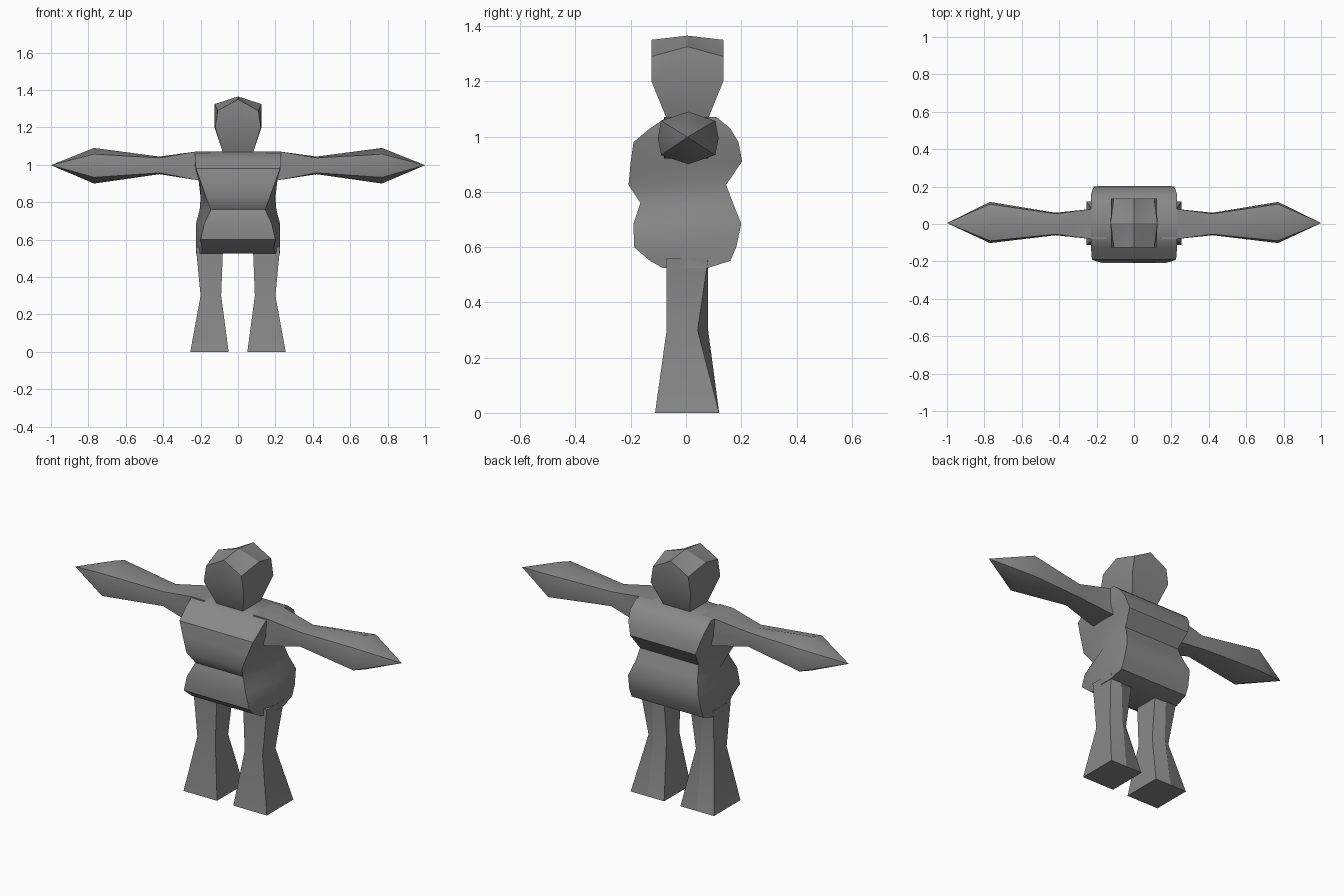
import bpy, bmesh, math

if "Cube" in bpy.data.objects:
    bpy.data.objects.remove(bpy.data.objects["Cube"])

grey = bpy.data.materials.new("clay grey")
grey.diffuse_color = (0.25, 0.25, 0.25, 1)
grey.use_nodes = True
grey.node_tree.nodes["Principled BSDF"].inputs["Base Color"].default_value = grey.diffuse_color


def loft(name, rings, apex=None, angle=35):
    """Skin a list of equal-length point rings, closing the ends with caps or an apex."""
    bm = bmesh.new()
    loops = [[bm.verts.new(p) for p in ring] for ring in rings]
    n = len(loops[0])
    for a, b in zip(loops, loops[1:]):
        for i in range(n):
            j = (i + 1) % n
            bm.faces.new((a[i], a[j], b[j], b[i]))
    bm.faces.new(loops[0])
    if apex:
        tip = bm.verts.new(apex)
        for i in range(n):
            bm.faces.new((loops[-1][i], loops[-1][(i + 1) % n], tip))
    else:
        bm.faces.new(loops[-1])
    bmesh.ops.recalc_face_normals(bm, faces=bm.faces[:])
    mesh = bpy.data.meshes.new(name)
    bm.to_mesh(mesh)
    bm.free()
    mesh.materials.append(grey)
    obj = bpy.data.objects.new(name, mesh)
    bpy.context.collection.objects.link(obj)
    bpy.ops.object.select_all(action='DESELECT')
    obj.select_set(True)
    bpy.context.view_layer.objects.active = obj
    bpy.ops.object.shade_smooth_by_angle(angle=math.radians(angle))
    return obj


def octagon(cu, cv, mu, mv):
    """Box outline with corners (cu, cv) and side midpoints mu, mv."""
    return [(cu, cv), (0, mv), (-cu, cv), (-mu, 0),
            (-cu, -cv), (0, -mv), (cu, -cv), (mu, 0)]


# Torso: height, front y, front half width, side half width, back y, back half width
torso = [
    (0.525, -0.085, 0.20, 0.225, 0.08, 0.225),
    (0.55, -0.13, 0.19, 0.225, 0.16, 0.22),
    (0.60, -0.188, 0.20, 0.225, 0.182, 0.22),
    (0.685, -0.19, 0.18, 0.225, 0.20, 0.215),
    (0.76, -0.165, 0.145, 0.205, 0.17, 0.19),
    (0.825, -0.208, 0.17, 0.20, 0.145, 0.18),
    (0.91, -0.20, 0.20, 0.21, 0.203, 0.20),
    (0.98, -0.19, 0.225, 0.23, 0.19, 0.22),
    (1.03, -0.13, 0.23, 0.23, 0.16, 0.23),
    (1.07, -0.07, 0.23, 0.23, 0.11, 0.23),
]
loft("torso", [[(xf, yf, z), (xm, 0, z), (xb, yb, z),
                (-xb, yb, z), (-xm, 0, z), (-xf, yf, z)]
               for z, yf, xf, xm, yb, xb in torso], angle=40)

# Head: tapered neck, straight cheeks and a shallow peaked crown
crown_heights = [1.29, 1.35, 1.29, 1.325] * 2
rings = [[(x, y + 0.005, z) for x, y in octagon(*size)]
         for z, size in ((1.065, (0.08, 0.075, 0.08, 0.075)),
                         (1.20, (0.122, 0.13, 0.125, 0.13)))]
rings.append([(x, y + 0.005, z) for (x, y), z in
              zip(octagon(0.108, 0.13, 0.125, 0.13), crown_heights)])
loft("head", rings, apex=(0, 0.005, 1.365), angle=30)

# Arms: position along x, centre height, section size
arm = [
    (0.15, 0.995, (0.08, 0.075, 0.08, 0.075)),
    (0.23, 0.995, (0.08, 0.075, 0.08, 0.075)),
    (0.42, 0.997, (0.055, 0.040, 0.06, 0.047)),
    (0.77, 0.995, (0.098, 0.062, 0.11, 0.095)),
]
# Legs: height, inner x, outer x, front y, back corner y, back middle y
leg = [
    (0.0, 0.05, 0.255, -0.112, 0.12, 0.12),
    (0.30, 0.09, 0.20, -0.07, 0.042, 0.08),
    (0.56, 0.08, 0.225, -0.07, 0.08, 0.08),
]
for side, s in (("right", 1), ("left", -1)):
    loft(side + "_arm", [[(s * x, u + (0.008 if x > 0.5 else 0), zc + v)
                          for u, v in octagon(*size)] for x, zc, size in arm],
         apex=(s * 1.0, 0.005, 0.998))
    loft(side + "_leg", [[(s * xo, yf, z), (s * xi, yf, z), (s * xi, yb, z),
                          (s * (xi + xo) / 2, ym, z), (s * xo, yb, z)]
                         for z, xi, xo, yf, yb, ym in leg], angle=20)
